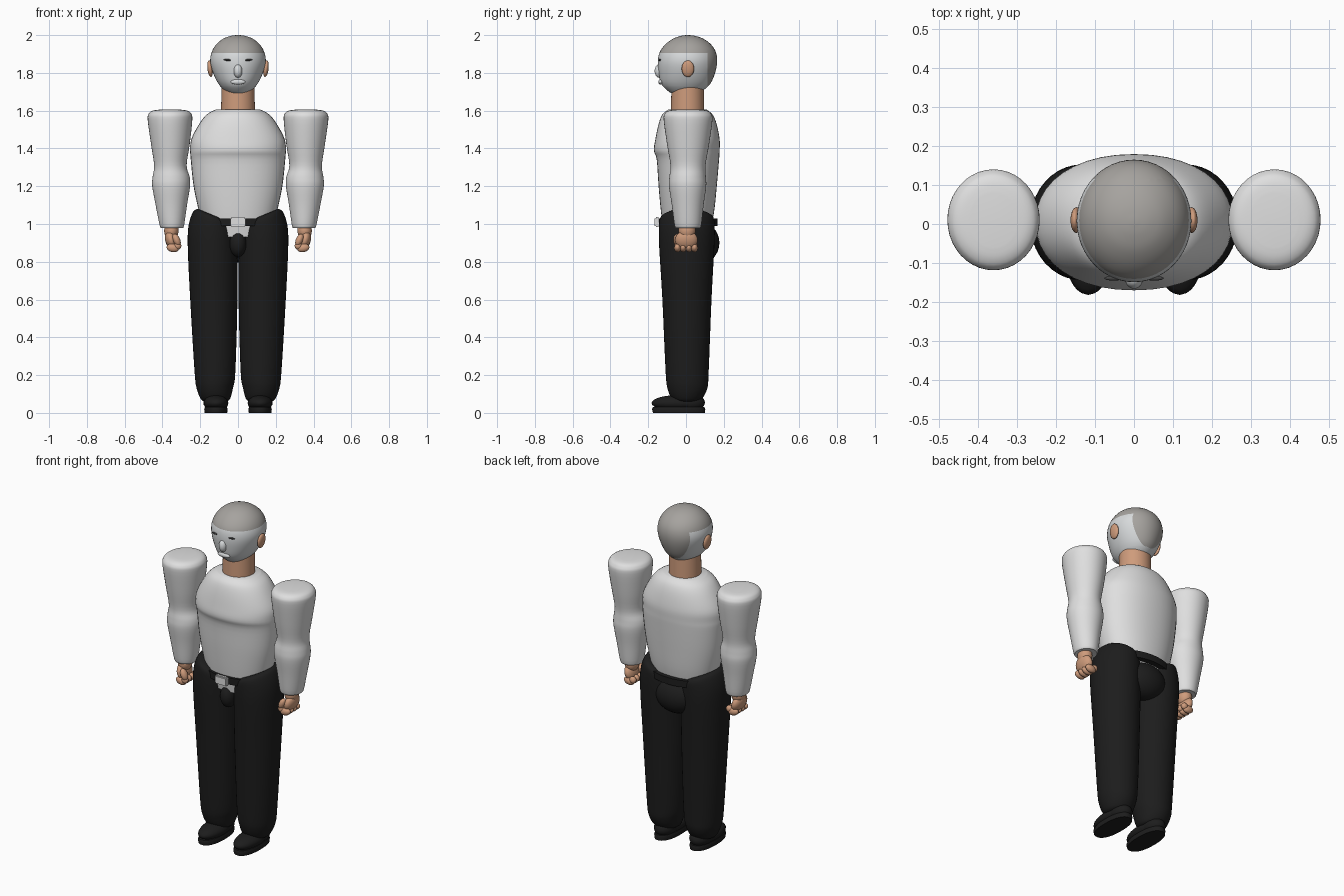
import bpy
import bmesh
from math import sin, cos, pi, copysign
from mathutils import Matrix, Vector

default = bpy.data.objects.get("Cube")
if default:
    bpy.data.objects.remove(default, do_unlink=True)


def make_material(name, red, green, blue):
    mat = bpy.data.materials.new(name)
    mat.use_nodes = True
    colour = (red, green, blue, 1)
    mat.diffuse_color = colour
    mat.node_tree.nodes["Principled BSDF"].inputs["Base Color"].default_value = colour
    mat.node_tree.nodes["Principled BSDF"].inputs["Roughness"].default_value = 0.7
    return mat


white = make_material("shirt white", .74, .74, .74)
pale = make_material("face pale grey", .68, .70, .71)
grey = make_material("hair grey", .38, .365, .345)
skin = make_material("skin tan", .62, .33, .20)
black = make_material("trouser black", .012, .012, .012)
dark = make_material("eye dark grey", .06, .06, .06)


def finish(name, bm, materials, mirror=False, angle=50):
    """Turn a bmesh into a smooth shaded object, optionally mirrored in x."""
    bmesh.ops.recalc_face_normals(bm, faces=bm.faces)
    mesh = bpy.data.meshes.new(name)
    bm.to_mesh(mesh)
    bm.free()
    for mat in materials:
        mesh.materials.append(mat)
    obj = bpy.data.objects.new(name, mesh)
    bpy.context.collection.objects.link(obj)
    bpy.ops.object.select_all(action="DESELECT")
    obj.select_set(True)
    bpy.context.view_layer.objects.active = obj
    bpy.ops.object.shade_smooth_by_angle(angle=angle * pi / 180)
    if mirror:
        mod = obj.modifiers.new("mirror", "MIRROR")
        mod.use_mirror_merge = False
    return obj


def smooth_rings(rings, steps):
    """Catmull-Rom interpolation between the given rings."""
    rows = [Vector(r) for r in rings]
    result = []
    for i in range(len(rows) - 1):
        a, b, c, d = rows[max(i - 1, 0)], rows[i], rows[i + 1], rows[min(i + 2, len(rows) - 1)]
        for k in range(steps):
            t = k / steps
            result.append(b + (c - a) * (t / 2) + (a * 2 - b * 5 + c * 4 - d) * (t * t / 2)
                          + (b * 3 - a - c * 3 + d) * (t ** 3 / 2))
    return result + [rows[-1]]


def loft(bm, rings, sides=40, power=2.0, steps=4):
    """Skin upright rings: height, centre x, half width, front y, back y, tilt."""
    loops = []
    for z, cx, rx, front, back, tilt in smooth_rings(rings, steps):
        cy, ry = (front + back) / 2, (back - front) / 2
        loop = []
        for i in range(sides):
            a = 2 * pi * i / sides
            u = copysign(abs(cos(a)) ** (2 / power), cos(a))
            v = copysign(abs(sin(a)) ** (2 / power), sin(a))
            loop.append(bm.verts.new((cx + rx * u, cy + ry * v, z + tilt * u)))
        loops.append(loop)
    for low, high in zip(loops, loops[1:]):
        for i in range(sides):
            j = (i + 1) % sides
            bm.faces.new((low[i], low[j], high[j], high[i]))
    bm.faces.new(loops[0][::-1])
    bm.faces.new(loops[-1])


def ball(bm, centre, radii, turn=0.0):
    """Ellipsoid, turned about the y axis."""
    matrix = Matrix.Translation(centre) @ Matrix.Rotation(turn, 4, "Y") @ Matrix.Diagonal((*radii, 1))
    bmesh.ops.create_uvsphere(bm, u_segments=24, v_segments=14, radius=1, matrix=matrix)


def lofted(name, rings, mat, mirror=False, **options):
    bm = bmesh.new()
    loft(bm, rings, **options)
    return finish(name, bm, [mat], mirror)


def balls(name, items, mat, mirror=False):
    bm = bmesh.new()
    for item in items:
        ball(bm, *item)
    return finish(name, bm, [mat], mirror)


# Shirt body with a small chest ledge
lofted("shirt_torso", [
    (.93, 0, .17, -.115, .12, 0),
    (1.06, 0, .205, -.132, .148, 0),
    (1.2, 0, .235, -.145, .163, 0),
    (1.34, 0, .25, -.155, .175, 0),
    (1.39, 0, .253, -.17, .178, 0),
    (1.45, 0, .247, -.162, .178, 0),
    (1.53, 0, .205, -.145, .162, 0),
    (1.58, 0, .165, -.125, .14, 0),
    (1.605, 0, .12, -.095, .11, 0)], white, power=2.15)

# Sleeves
lofted("sleeves", [
    (.98, .35, .055, -.05, .07, 0),
    (.99, .35, .064, -.06, .08, 0),
    (1.1, .353, .083, -.075, .093, 0),
    (1.2, .354, .1, -.09, .107, 0),
    (1.25, .354, .098, -.088, .105, 0),
    (1.31, .358, .086, -.082, .103, 0),
    (1.42, .358, .102, -.1, .122, 0),
    (1.55, .36, .118, -.118, .14, 0),
    (1.585, .36, .112, -.112, .132, 0),
    (1.6, .36, .092, -.09, .112, 0),
    (1.605, .36, .06, -.06, .08, 0)], white, True)

# Trouser legs, with the waist rising to the outside
lofted("trouser_legs", [
    (.06, .12, .06, -.05, .06, 0),
    (.075, .12, .078, -.075, .085, 0),
    (.13, .123, .096, -.098, .113, 0),
    (.22, .122, .108, -.108, .12, 0),
    (.6, .128, .125, -.125, .135, 0),
    (.88, .135, .131, -.142, .15, 0),
    (.98, .134, .127, -.143, .152, .015),
    (1.03, .13, .107, -.137, .147, .035),
    (1.045, .128, .085, -.115, .125, .035)], black, True)

balls("trouser_seat", [((0, .085, .9), (.13, .092, .105))], black)
balls("trouser_fly", [((0, -.085, .895), (.045, .055, .07))], black)

# Belt and buckle
lofted("belt", [(.99, 0, .215, -.146, .168, 0), (1.03, 0, .215, -.146, .168, 0)],
       black, steps=1)
bm = bmesh.new()
bmesh.ops.create_cube(bm, size=1, matrix=Matrix.Translation((0, -.153, 1.01))
                      @ Matrix.Diagonal((.08, .026, .052, 1)))
bmesh.ops.bevel(bm, geom=bm.edges[:], offset=.006, segments=2, affect="EDGES")
finish("belt_buckle", bm, [white], angle=30)

# Shoes
balls("shoe_uppers", [((.117, -.045, .052), (.066, .137, .042)),
                      ((.117, .02, .055), (.06, .08, .05))], black, True)
lofted("shoe_soles", [
    (0, .117, .06, -.175, .1, 0),
    (.02, .117, .062, -.18, .102, 0),
    (.03, .117, .058, -.175, .098, 0)], black, True, steps=1, power=2.3)

# Fists: wrist, palm, four curled fingers and a thumb
parts = [((.353, .005, .965), (.038, .045, .05)),
         ((.355, .002, .915), (.03, .06, .052), .25)]
for i in range(4):
    y = -.045 + .03 * i
    parts.append(((.345, y, .873), (.033, .018, .022), -.2))
    parts.append(((.32, y, .884), (.02, .017, .02)))
parts.append(((.325, -.045, .915), (.019, .022, .035), .4))
balls("hands", parts, skin, True)

# Neck
lofted("neck", [(1.57, 0, .09, -.08, .096, 0), (1.74, 0, .087, -.077, .094, 0)],
       skin, steps=1)

# Head, cut along the hairline so the hair is a clean region
bm = bmesh.new()
loft(bm, [
    (1.685, 0, .035, -.06, .05, 0),
    (1.7, 0, .065, -.09, .08, 0),
    (1.74, 0, .102, -.13, .127, 0),
    (1.8, 0, .132, -.145, .154, 0),
    (1.86, 0, .147, -.149, .165, 0),
    (1.91, 0, .139, -.139, .158, 0),
    (1.95, 0, .116, -.11, .133, 0),
    (1.98, 0, .08, -.07, .093, 0),
    (1.995, 0, .042, -.03, .052, 0),
    (2, 0, .008, 0, .016, 0)], sides=48)
hairline, nape, bottom = 1.905, .115, 1.73
for point, normal in (((0, 0, hairline), (0, 0, 1)), ((0, 0, bottom), (0, 0, 1)),
                      ((0, nape, 0), (0, 1, 0))):
    bmesh.ops.bisect_plane(bm, geom=bm.verts[:] + bm.edges[:] + bm.faces[:],
                           plane_co=point, plane_no=normal)
for face in bm.faces:
    c = face.calc_center_median()
    face.material_index = int(c.z > hairline or (c.y > nape and c.z > bottom))
finish("head", bm, [pale, grey])

# Facial features
balls("nose", [((0, -.14, 1.81), (.023, .026, .036))], pale)
balls("lips", [((0, -.134, 1.752), (.04, .012, .014))], pale)
balls("ears", [((.148, .01, 1.822), (.014, .033, .044), .12)], skin, True)
balls("eyes", [((.052, -.139, 1.868), (.024, .006, .005), -.08)], dark, True)
